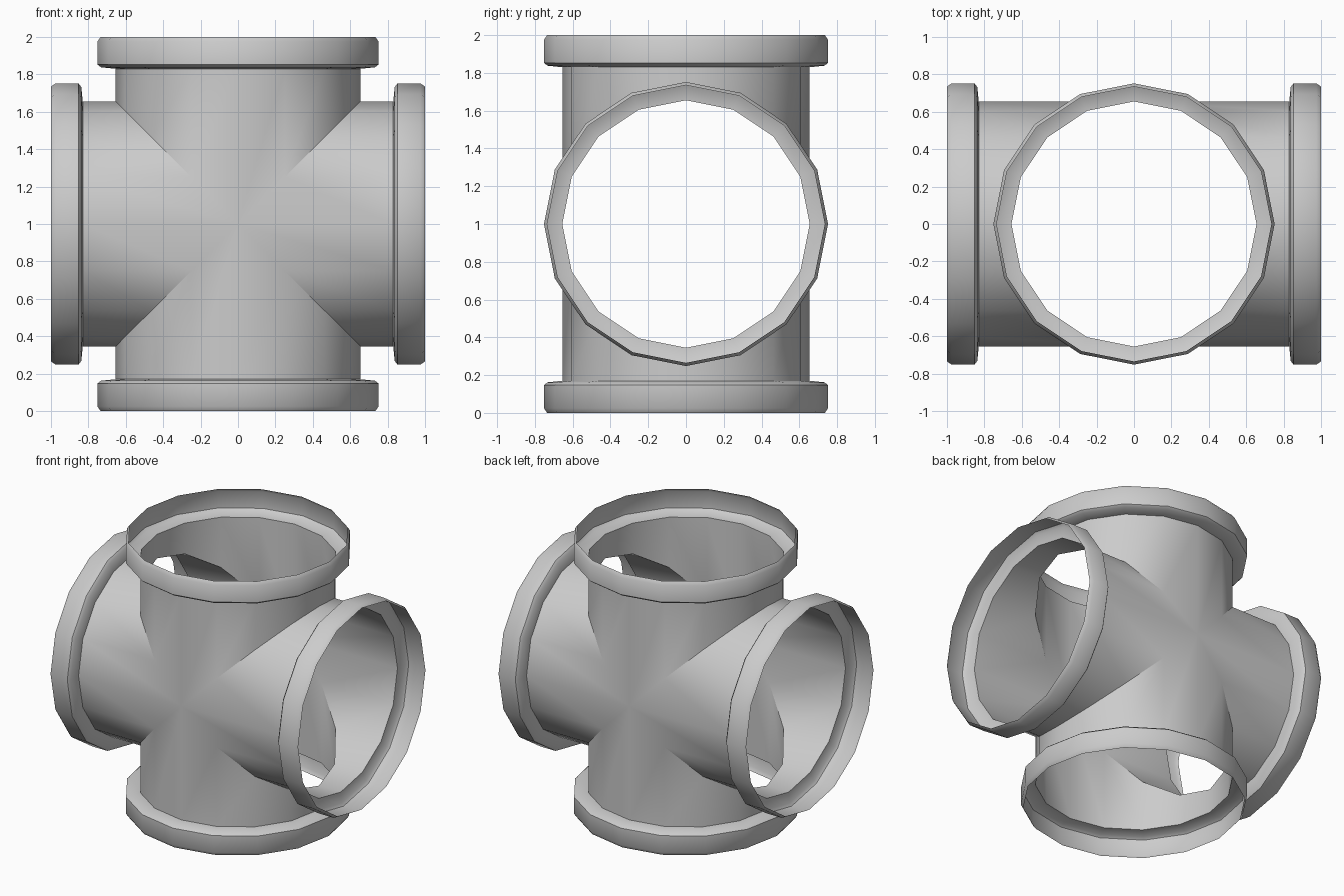
import bpy, bmesh, math
from mathutils import Vector, Matrix

if "Cube" in bpy.data.objects:
    bpy.data.objects.remove(bpy.data.objects["Cube"])

SIDES = 16
PIPE_R = 0.655
# (radius, distance from centre): pipe end, flange ledge, rounded open collar
PROFILE = [(PIPE_R, 0.83), (0.733, 0.838), (0.752, 0.853), (0.752, 0.975), (0.735, 1.0)]


def add_arm(bm, turn):
    """One arm along +z, mitred at 45 degrees to its neighbours, then turned about y."""
    rot = Matrix.Translation((0, 0, 1)) @ Matrix.Rotation(turn, 4, 'Y')
    rings = []
    for r, h in [(PIPE_R, None)] + PROFILE:
        ring = []
        for i in range(SIDES):
            a = 2 * math.pi * i / SIDES
            x, y = r * math.cos(a), r * math.sin(a)
            z = abs(x) if h is None else h
            ring.append(bm.verts.new(rot @ Vector((x, y, z))))
        rings.append(ring)
    for low, high in zip(rings, rings[1:]):
        for i in range(SIDES):
            j = (i + 1) % SIDES
            bm.faces.new((low[i], low[j], high[j], high[i]))


# Four-way pipe cross, an open shell with a collar on each end
bm = bmesh.new()
for k in range(4):
    add_arm(bm, k * math.pi / 2)
bmesh.ops.remove_doubles(bm, verts=bm.verts, dist=0.0005)

mesh = bpy.data.meshes.new("pipe_cross")
bm.to_mesh(mesh)
bm.free()
obj = bpy.data.objects.new("pipe_cross", mesh)
bpy.context.collection.objects.link(obj)

# Smooth round walls, sharp mitres and ledges
bpy.context.view_layer.objects.active = obj
obj.select_set(True)
bpy.ops.object.shade_smooth_by_angle(angle=math.radians(35))
